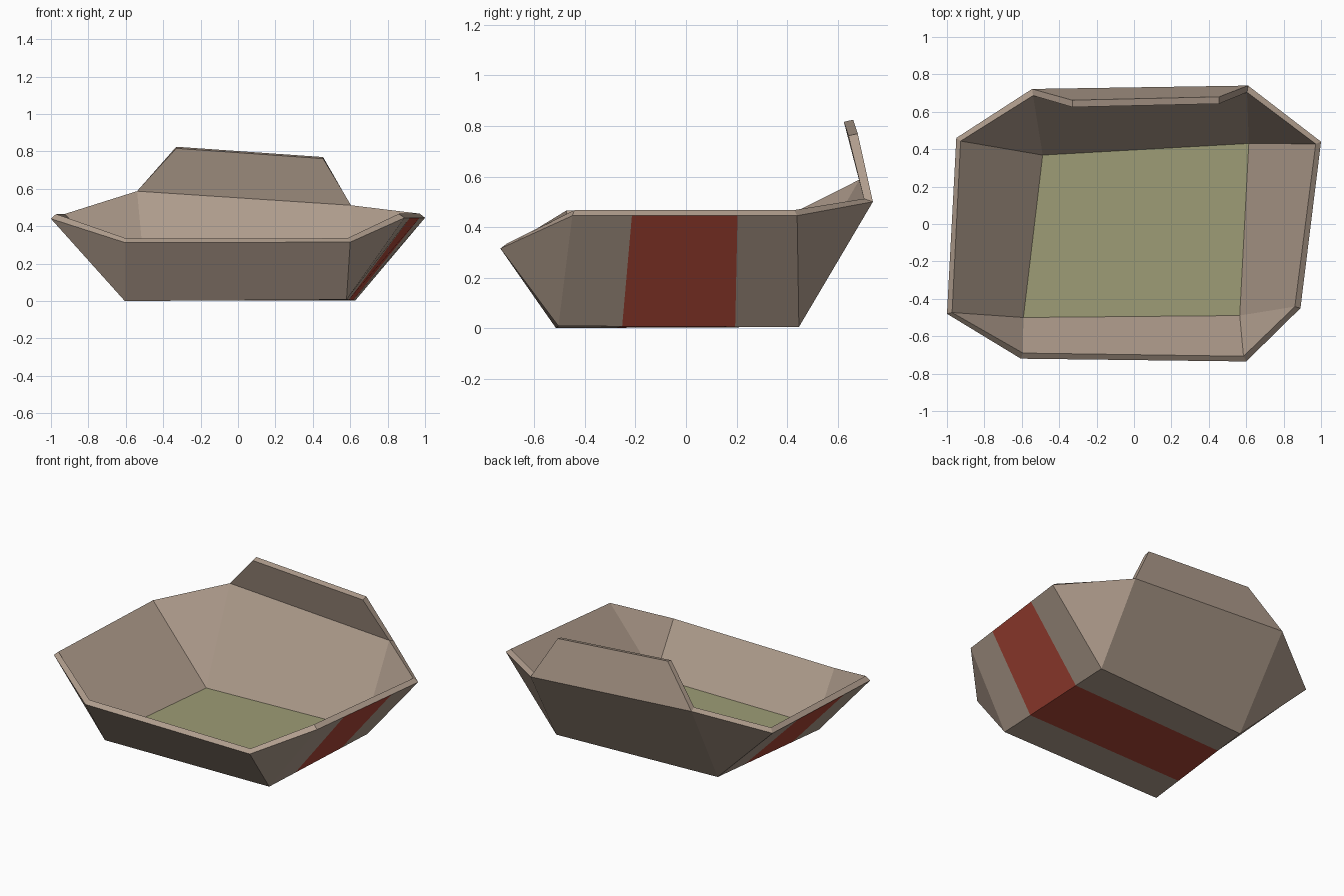
import bpy
import bmesh
from mathutils import Vector

if "Cube" in bpy.data.objects:
    bpy.data.objects.remove(bpy.data.objects["Cube"])

THICK = 0.038            # wall thickness
BAND = (0.265, 0.735)    # red band position along the side walls


def material(name, rgb):
    m = bpy.data.materials.new(name)
    m.diffuse_color = (*rgb, 1)
    m.use_nodes = True
    m.node_tree.nodes["Principled BSDF"].inputs["Base Color"].default_value = m.diffuse_color
    return m


# outer floor corners: front left, front right, back right, back left
floor = [(-0.605, -0.515, 0.0), (0.58, -0.505, 0.008),
         (0.628, 0.447, 0.004), (-0.50, 0.385, 0.004)]
# outer rim, from the left end of the front, counter-clockwise
rim = [(-0.605, -0.72, 0.313), (0.60, -0.735, 0.315),
       (0.89, -0.45, 0.445), (1.0, 0.44, 0.445),
       (0.61, 0.74, 0.50), (-0.545, 0.722, 0.575),
       (-0.95, 0.46, 0.44), (-1.0, -0.48, 0.44)]
# top edge of the raised back flap
flap = [(0.455, 0.68, 0.77), (-0.33, 0.662, 0.825)]

bm = bmesh.new()
F, R, T = ([bm.verts.new(p) for p in pts] for pts in (floor, rim, flap))

# outer skin: floor, four walls, four corner triangles, flap
bottom = bm.faces.new(F[::-1])
for i in range(4):
    j = (i + 1) % 4
    bm.faces.new((F[i], F[j], R[2 * i + 1], R[2 * i]))
    bm.faces.new((F[j], R[(2 * i + 2) % 8], R[2 * i + 1]))
bm.faces.new((R[5], R[4], T[0], T[1]))
bmesh.ops.recalc_face_normals(bm, faces=bm.faces)
if bottom.normal.z > 0:
    bmesh.ops.reverse_faces(bm, faces=bm.faces)
bm.normal_update()

# inner skin, pushed in along the vertex normals, and the rim between
outer_faces = list(bm.faces)
border = [e for e in bm.edges if e.is_boundary]
inner = {v: bm.verts.new(v.co - v.normal * THICK) for v in list(bm.verts)}
for f in outer_faces:
    g = bm.faces.new([inner[v] for v in reversed(f.verts)])
    if f is bottom:
        g.material_index = 1
for e in border:
    loop = e.link_loops[0]
    a, b = loop.vert, loop.link_loop_next.vert
    bm.faces.new((b, a, inner[a], inner[b]))

# red band cut across left wall, underside and right wall
rings = [[], []]
for a, b in ((R[7], R[6]), (F[0], F[3]), (F[1], F[2]), (R[2], R[3])):
    p, q = a.co.copy(), b.co.copy()
    edge = bm.edges.get((a, b))
    start = a
    for k, t in enumerate(BAND):
        fac = t if k == 0 else (t - BAND[0]) / (1 - BAND[0])
        edge, v = bmesh.utils.edge_split(edge, start, fac)
        v.co = p.lerp(q, t)
        rings[k].append(v)
        start = v
        edge = bm.edges.get((v, b))
for ring in rings:
    bmesh.ops.connect_verts(bm, verts=ring)
band_verts = set(rings[0] + rings[1])
for f in bm.faces:
    if len(f.verts) == 4 and all(v in band_verts for v in f.verts):
        f.material_index = 2

me = bpy.data.meshes.new("tray_bed")
bm.to_mesh(me)
bm.free()
me.materials.append(material("warm taupe", (0.43, 0.335, 0.265)))
me.materials.append(material("olive green", (0.34, 0.335, 0.18)))
me.materials.append(material("dark red", (0.43, 0.065, 0.04)))
bpy.context.collection.objects.link(bpy.data.objects.new("tray_bed", me))
